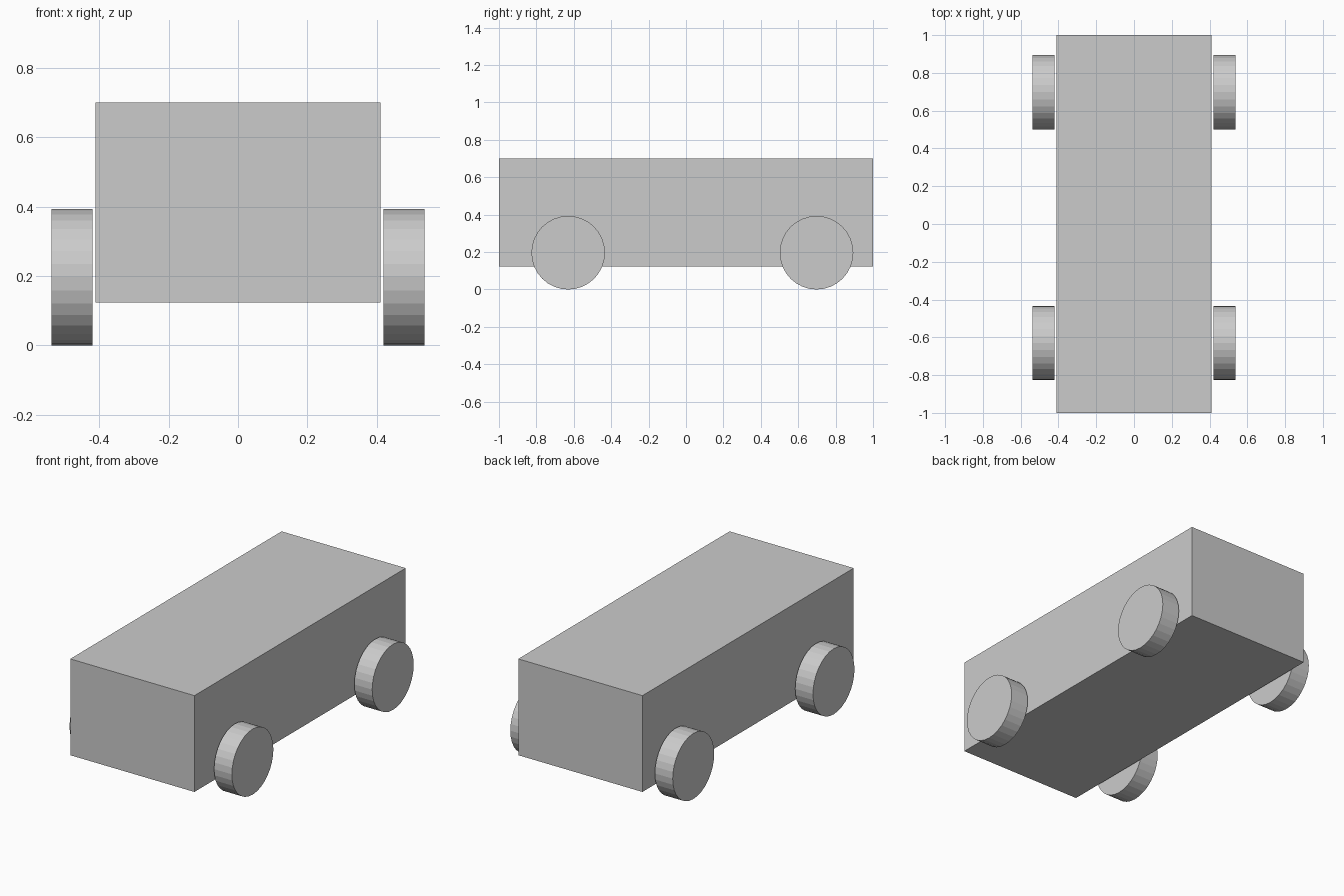
import bpy
import math

if "Cube" in bpy.data.objects:
    bpy.data.objects.remove(bpy.data.objects["Cube"])

# Body: plain box
bpy.ops.mesh.primitive_cube_add(size=1, location=(0, 0, 0.412))
body = bpy.context.object
body.name = "body"
body.scale = (0.823, 2.0, 0.577)

# Wheels: flat-sided cylinders just clear of the body
RADIUS, WIDTH, OFFSET = 0.1965, 0.118, 0.479


def wheel(name, x, y):
    bpy.ops.mesh.primitive_cylinder_add(
        vertices=32, radius=RADIUS, depth=WIDTH,
        location=(x, y, RADIUS), rotation=(0, math.pi / 2, 0))
    bpy.context.object.name = name


for end, y in (("front", -0.63), ("back", 0.698)):
    for side, sign in (("left", -1), ("right", 1)):
        wheel(f"{end}_{side}_wheel", sign * OFFSET, y)
